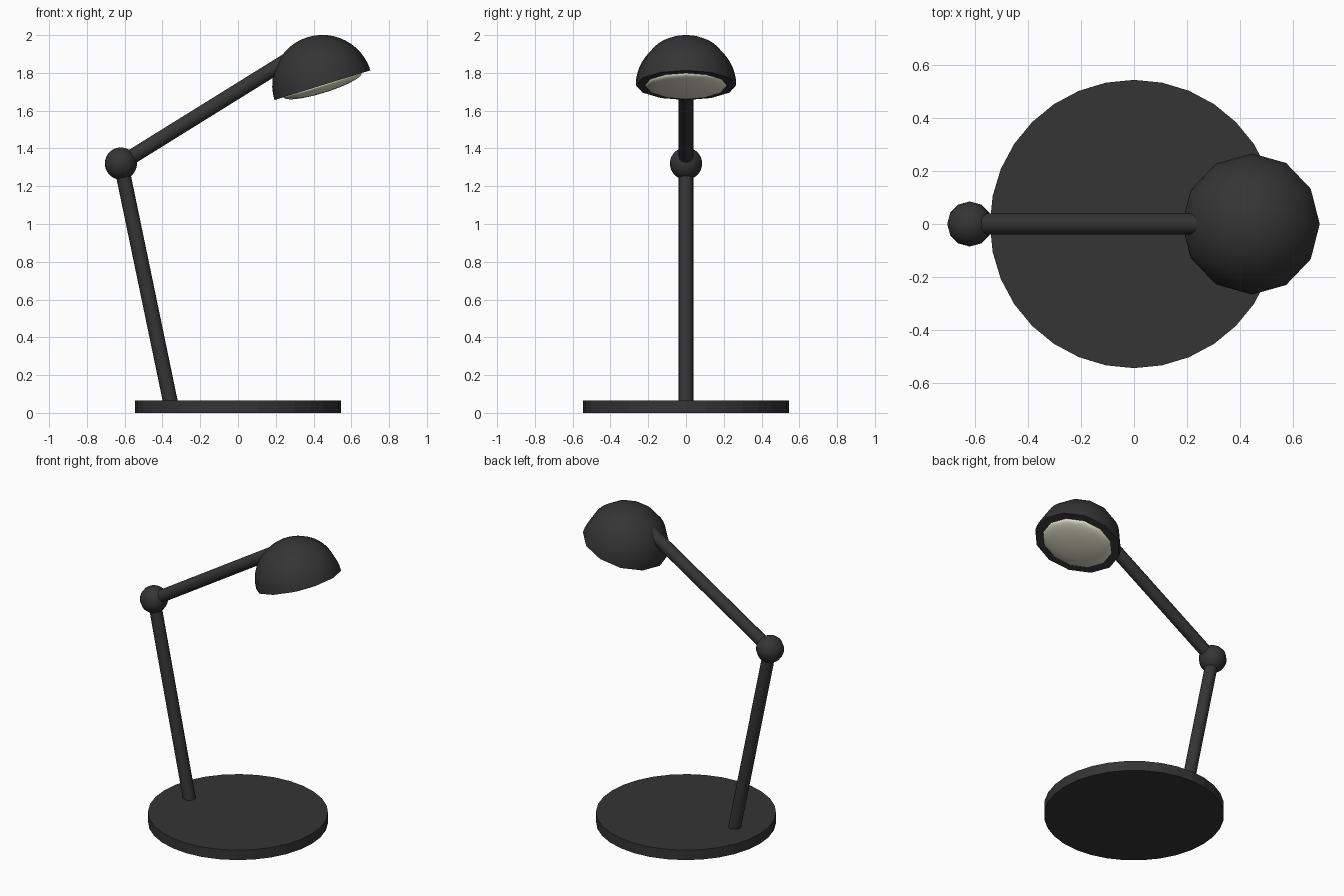
import bpy, math
from mathutils import Vector, Matrix
import bmesh

if "Cube" in bpy.data.objects:
    bpy.data.objects.remove(bpy.data.objects["Cube"])


def material(name, rgb):
    m = bpy.data.materials.new(name)
    m.diffuse_color = (*rgb, 1)
    m.use_nodes = True
    m.node_tree.nodes["Principled BSDF"].inputs["Base Color"].default_value = m.diffuse_color
    return m


charcoal = material("charcoal", (0.035, 0.035, 0.035))
warm_white = material("warm white", (0.88, 0.89, 0.70))


def finish(bm, name, mat, angle=None):
    """Turn a bmesh into a named object, optionally smooth by angle."""
    bmesh.ops.recalc_face_normals(bm, faces=bm.faces)
    me = bpy.data.meshes.new(name)
    bm.to_mesh(me)
    bm.free()
    ob = bpy.data.objects.new(name, me)
    me.materials.append(mat)
    bpy.context.collection.objects.link(ob)
    if angle:
        bpy.ops.object.select_all(action='DESELECT')
        ob.select_set(True)
        bpy.context.view_layer.objects.active = ob
        bpy.ops.object.shade_smooth_by_angle(angle=math.radians(angle))
    return ob


def rod(name, a, b, r, sides, angle=None):
    a, b = Vector(a), Vector(b)
    d = b - a
    mat = Matrix.Translation((a + b) / 2) @ d.to_track_quat('Z', 'Y').to_matrix().to_4x4()
    bm = bmesh.new()
    bmesh.ops.create_cone(bm, cap_ends=True, segments=sides, radius1=r, radius2=r,
                          depth=d.length, matrix=mat)
    return finish(bm, name, charcoal, angle)


def ball(r, matrix):
    bm = bmesh.new()
    bmesh.ops.create_uvsphere(bm, u_segments=12, v_segments=24, radius=r)
    return bm, matrix


elbow = (-0.62, 0, 1.32)

# Base plate and the two arms
rod("base", (0, 0, 0), (0, 0, 0.066), 0.544, 32)
rod("lower_arm", (-0.352, 0, 0.03), elbow, 0.039, 16, 40)
rod("upper_arm", elbow, (0.30, 0, 1.891), 0.039, 16, 40)

# Elbow joint
bm, mat = ball(0.085, Matrix.Translation(elbow))
bm.transform(mat)
finish(bm, "elbow_joint", charcoal, 40)

# Lamp shade: tilted half dome with a flat underside
head = Matrix.Translation((0.447, 0, 1.735)) @ Matrix.Rotation(-math.radians(17.2), 4, 'Y')
bm, mat = ball(0.266, head)
cut = bmesh.ops.bisect_plane(bm, geom=bm.verts[:] + bm.edges[:] + bm.faces[:], dist=1e-4,
                             plane_co=(0, 0, 0), plane_no=(0, 0, -1), clear_outer=True)
rim = [e for e in bm.edges if e.is_boundary]
bmesh.ops.contextual_create(bm, geom=rim)
bm.transform(mat)
finish(bm, "lamp_shade", charcoal, 40)

# Bulb: flattened ball showing below the shade
bm, mat = ball(0.216, head @ Matrix.Diagonal((1, 1, 0.19, 1)))
bm.transform(mat)
finish(bm, "bulb", warm_white, 60)
